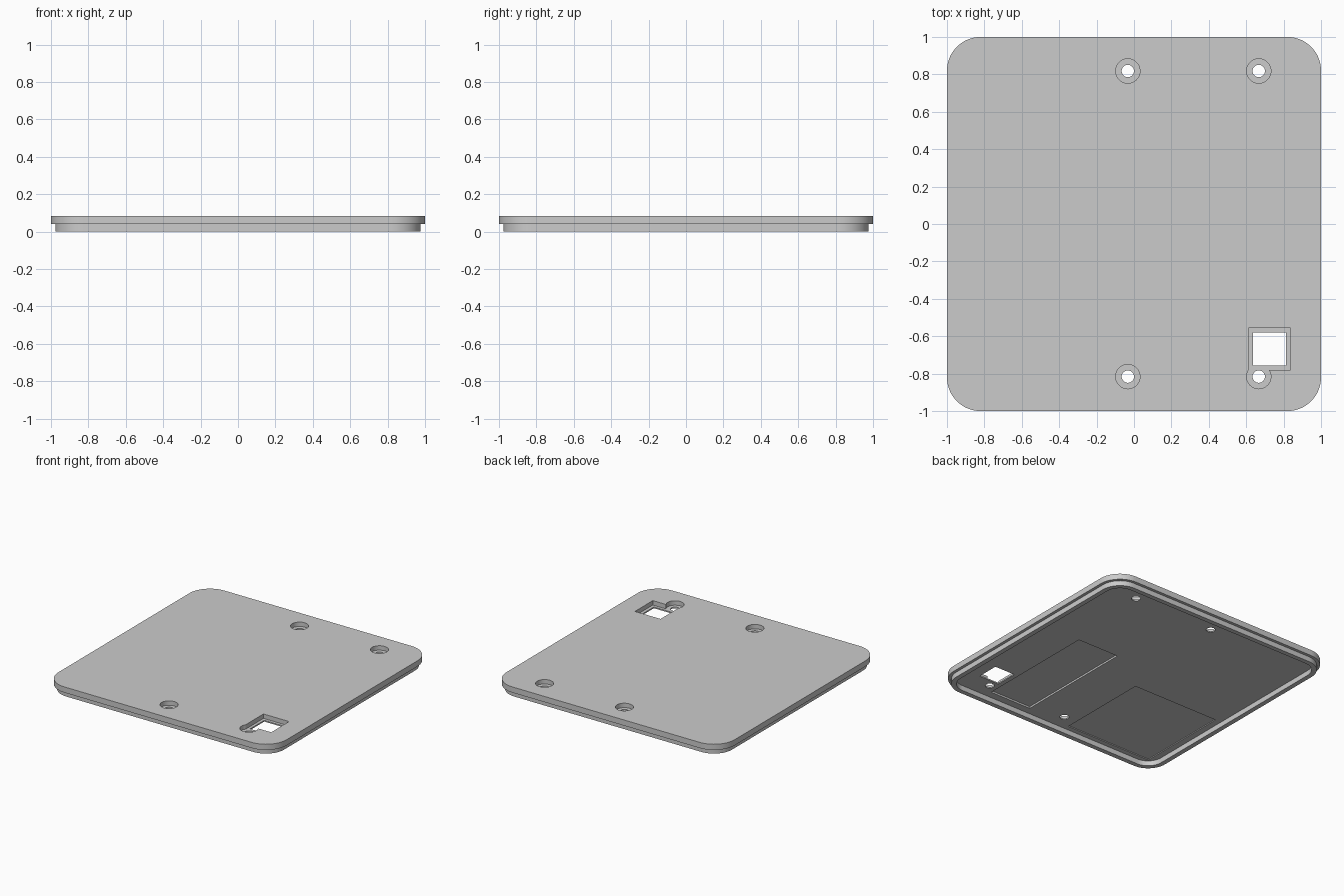
import bpy, bmesh, math

if "Cube" in bpy.data.objects:
    bpy.data.objects.remove(bpy.data.objects["Cube"], do_unlink=True)

grey = bpy.data.materials.new("light_grey_plastic")
grey.use_nodes = True
colour = (0.6, 0.6, 0.6, 1)
grey.diffuse_color = colour
grey.node_tree.nodes["Principled BSDF"].inputs["Base Color"].default_value = colour


def prism(name, outline, z0, z1):
    """Extrude a closed counter-clockwise outline from z0 to z1."""
    bm = bmesh.new()
    base = bm.faces.new([bm.verts.new((x, y, z0)) for x, y in outline])
    top = bmesh.ops.extrude_face_region(bm, geom=[base])["geom"]
    verts = [v for v in top if isinstance(v, bmesh.types.BMVert)]
    bmesh.ops.translate(bm, verts=verts, vec=(0, 0, z1 - z0))
    bmesh.ops.recalc_face_normals(bm, faces=bm.faces)
    mesh = bpy.data.meshes.new(name)
    bm.to_mesh(mesh)
    bm.free()
    mesh.materials.append(grey)
    obj = bpy.data.objects.new(name, mesh)
    bpy.context.collection.objects.link(obj)
    return obj


def rounded_square(half, radius, steps=16):
    points = []
    for corner, (sx, sy) in enumerate([(1, 1), (-1, 1), (-1, -1), (1, -1)]):
        for i in range(steps + 1):
            a = (corner + i / steps) * math.pi / 2
            points.append((sx * (half - radius) + radius * math.cos(a),
                           sy * (half - radius) + radius * math.sin(a)))
    return points


def rectangle(x0, x1, y0, y1):
    return [(x0, y0), (x1, y0), (x1, y1), (x0, y1)]


def circle(cx, cy, radius, sides=48):
    return [(cx + radius * math.cos(i * math.tau / sides),
             cy + radius * math.sin(i * math.tau / sides)) for i in range(sides)]


def combine(target, other, operation):
    """Apply a boolean and discard the helper."""
    other.hide_render = True
    mod = target.modifiers.new("boolean", 'BOOLEAN')
    mod.operation, mod.solver, mod.object = operation, 'EXACT', other
    graph = bpy.context.evaluated_depsgraph_get()
    result = bpy.data.meshes.new_from_object(target.evaluated_get(graph))
    target.modifiers.clear()
    target.data = result
    bpy.data.objects.remove(other, do_unlink=True)


TOP, UNDERSIDE, SEAT = 0.085, 0.04, 0.05

# Cover plate with a stepped locating lip below it
cover = prism("cover_plate", rounded_square(1.0, 0.18), UNDERSIDE, TOP)
combine(cover, prism("lip", rounded_square(0.977, 0.157), 0, 0.06), 'UNION')

# Hollow inside the lip
cuts = [("hollow", rounded_square(0.94, 0.12), -0.1, UNDERSIDE)]

# Shallow pockets in the underside
cuts += [("long_pocket", rectangle(0.24, 0.6, -0.88, 0.1), 0, 0.054),
         ("square_pocket", rectangle(-0.89, -0.14, -0.9, -0.15), 0, 0.047)]

# Square window with a stepped recess
cuts += [("window_recess", rectangle(0.613, 0.837, -0.78, -0.556), SEAT, 0.2),
         ("window", rectangle(0.636, 0.812, -0.757, -0.58), -0.1, 0.2)]

# Four counterbored screw holes
for x in (-0.033, 0.667):
    for y in (-0.816, 0.818):
        cuts += [("counterbore", circle(x, y, 0.065), SEAT, 0.2),
                 ("screw_hole", circle(x, y, 0.033), -0.1, 0.2)]

for cut in cuts:
    combine(cover, prism(*cut), 'DIFFERENCE')

bpy.ops.object.select_all(action='DESELECT')
cover.select_set(True)
bpy.context.view_layer.objects.active = cover
bpy.ops.object.shade_smooth_by_angle(angle=math.radians(30))
